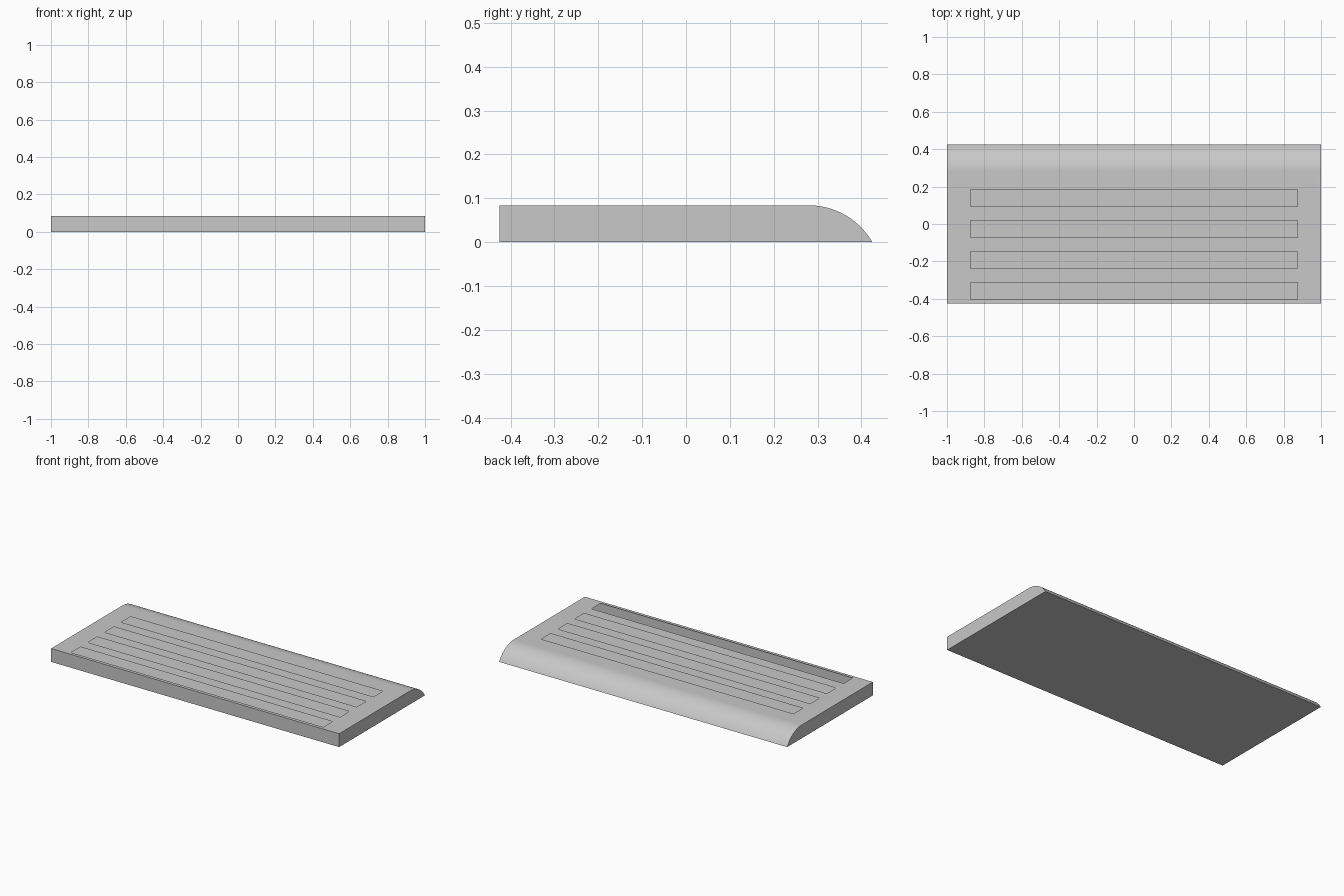
import bpy
import math
from mathutils import Matrix

cube = bpy.data.objects.get("Cube")
if cube:
    bpy.data.objects.remove(cube, do_unlink=True)

HALF_X, HALF_Y, TOP = 1.0, 0.425, 0.084
NOSE_START = 0.28
GROOVE_HALF, GROOVE_R = 0.875, 0.0455
FIRST_GROOVE, PITCH = 0.139, 0.166

grey = bpy.data.materials.new("plain grey")
grey.use_nodes = True
colour = (0.58, 0.58, 0.58, 1)
grey.diffuse_color = colour
grey.node_tree.nodes["Principled BSDF"].inputs["Base Color"].default_value = colour


def extrude_along_x(name, profile, half):
    """Solid prism from a closed (y, z) profile."""
    n = len(profile)
    verts = [(x, y, z) for x in (-half, half) for y, z in profile]
    faces = [(i, (i + 1) % n, n + (i + 1) % n, n + i) for i in range(n)]
    faces = [f[::-1] for f in faces]
    faces += [tuple(range(n))[::-1], tuple(range(n, 2 * n))]
    mesh = bpy.data.meshes.new(name)
    mesh.from_pydata(verts, [], faces)
    mesh.materials.append(grey)
    obj = bpy.data.objects.new(name, mesh)
    bpy.context.collection.objects.link(obj)
    return obj


# Plate with a rounded rear nose, tangent to the top
run = HALF_Y - NOSE_START
sweep = 2 * math.atan2(TOP, run)
radius = run / math.sin(sweep)
STEPS = 20
nose = []
for i in range(STEPS + 1):
    a = sweep * (1 - i / STEPS)
    nose.append((NOSE_START + radius * math.sin(a), TOP - radius * (1 - math.cos(a))))
nose[0] = (HALF_Y, 0)
plate = extrude_along_x("grooved_plate", [(-HALF_Y, 0)] + nose + [(-HALF_Y, TOP)], HALF_X)

# Four half-round grooves cut into the top
bpy.context.view_layer.objects.active = plate
plate.select_set(True)
for k in range(4):
    yc = FIRST_GROOVE - PITCH * k
    ring = [(yc + GROOVE_R * math.cos(2 * math.pi * i / 48),
             TOP + GROOVE_R * math.sin(2 * math.pi * i / 48)) for i in range(48)]
    cutter = extrude_along_x("groove_cutter", ring, GROOVE_HALF)
    cutter.hide_render = True
    mod = plate.modifiers.new("groove", "BOOLEAN")
    mod.operation = "DIFFERENCE"
    mod.solver = "EXACT"
    mod.object = cutter
    bpy.ops.object.modifier_apply(modifier=mod.name)
    bpy.data.objects.remove(cutter, do_unlink=True)

bpy.ops.object.shade_smooth_by_angle(angle=math.radians(30))
